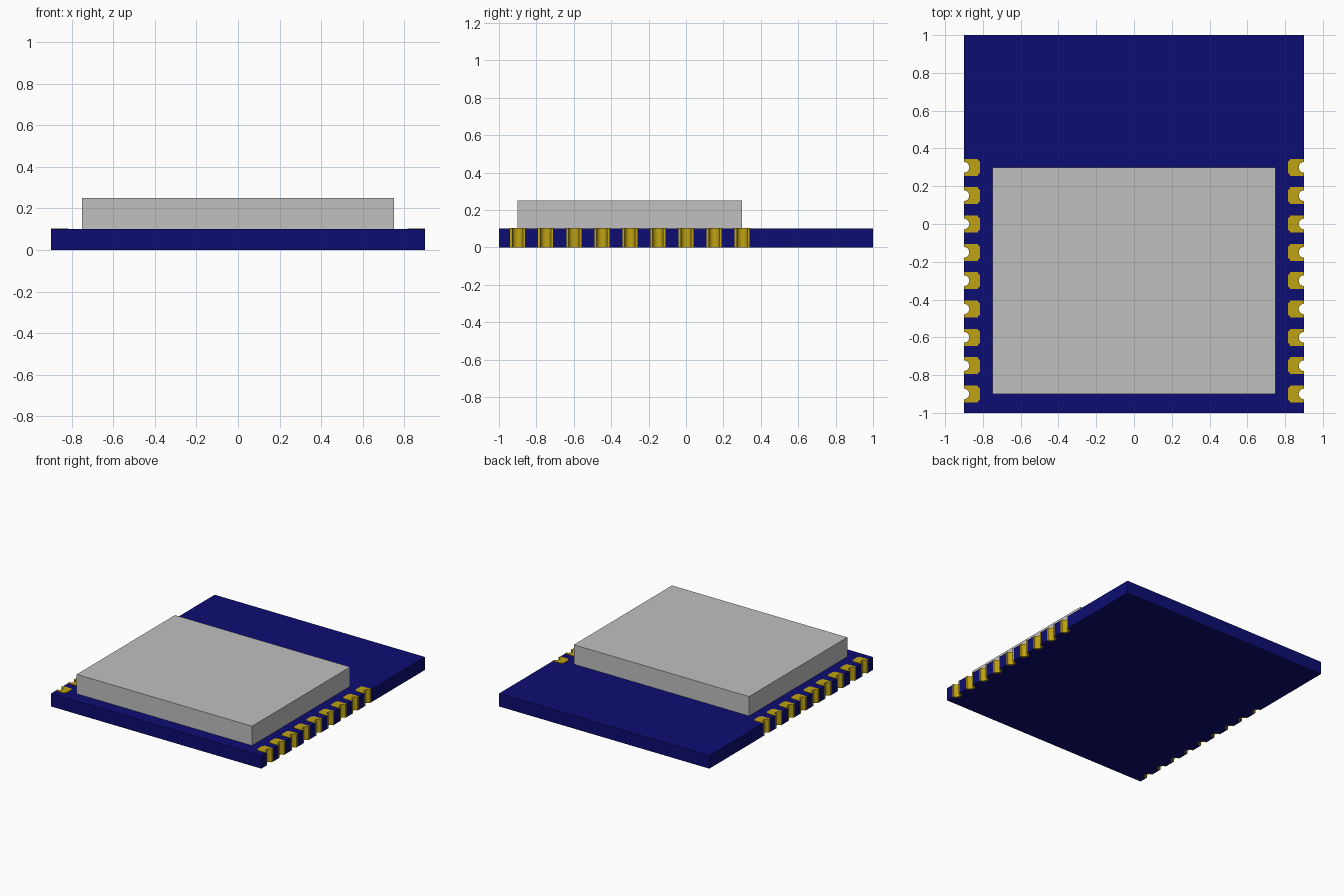
import bpy
import bmesh
import math

cube = bpy.data.objects.get("Cube")
if cube:
    bpy.data.objects.remove(cube, do_unlink=True)


def material(name, colour):
    m = bpy.data.materials.new(name)
    m.use_nodes = True
    m.diffuse_color = (*colour, 1)
    m.node_tree.nodes["Principled BSDF"].inputs["Base Color"].default_value = (*colour, 1)
    return m


NAVY = material("navy board", (0.004, 0.004, 0.17))
GOLD = material("gold plating", (0.52, 0.36, 0.006))
GREY = material("grey metal", (0.53, 0.53, 0.53))

HALF_W, HALF_L, THICK = 0.90, 1.0, 0.10
HOLE, PLATED = 0.028, 0.040          # inner and outer radius of the plated notches
PAD_Y = [-0.9 + 0.15 * i for i in range(9)]


def arc(y, r, steps=12):
    """Half circle cut into the +x edge, running from low y to high y."""
    return [(HALF_W - r * math.sin(math.pi * i / steps),
             y - r * math.cos(math.pi * i / steps)) for i in range(steps + 1)]


def prism(bm, outline, z0, z1):
    base = bm.faces.new([bm.verts.new((x, y, z0)) for x, y in outline])
    top = bmesh.ops.extrude_face_region(bm, geom=[base])["geom"]
    verts = [v for v in top if isinstance(v, bmesh.types.BMVert)]
    bmesh.ops.translate(bm, verts=verts, vec=(0, 0, z1 - z0))


def finish(bm, name, mat):
    bmesh.ops.recalc_face_normals(bm, faces=bm.faces)
    mesh = bpy.data.meshes.new(name)
    bm.to_mesh(mesh)
    bm.free()
    mesh.materials.append(mat)
    obj = bpy.data.objects.new(name, mesh)
    bpy.context.collection.objects.link(obj)
    return obj


# Circuit board with a row of half-round notches in each long edge
right_edge = [p for y in PAD_Y for p in arc(y, PLATED)]
left_edge = [(-x, y) for x, y in reversed(right_edge)]
outline = ([(-HALF_W, -HALF_L), (HALF_W, -HALF_L)] + right_edge
           + [(HALF_W, HALF_L), (-HALF_W, HALF_L)] + left_edge)
bm = bmesh.new()
prism(bm, outline, 0, THICK)
finish(bm, "circuit_board", NAVY)

# Shield can
bm = bmesh.new()
prism(bm, [(-0.75, -0.9), (0.75, -0.9), (0.75, 0.3), (-0.75, 0.3)], THICK, 0.25)
finish(bm, "shield_can", GREY)

# Plated edge contacts: a half-round sleeve in the notch and a thin pad on top
for side, sign in (("left", 1), ("right", -1)):
    bm = bmesh.new()
    for y in PAD_Y:
        sleeve = arc(y, PLATED) + arc(y, HOLE)[::-1]
        pad = arc(y, HOLE) + [
            (0.90, y + 0.045), (0.825, y + 0.045), (0.825, y + 0.038), (0.815, y + 0.03),
            (0.815, y - 0.03), (0.825, y - 0.038), (0.825, y - 0.045), (0.90, y - 0.045)]
        for shape, z0, z1 in ((sleeve, 0, THICK), (pad, THICK, THICK + 0.003)):
            prism(bm, [(sign * px, py) for px, py in shape], z0, z1)
    contacts = finish(bm, side + "_edge_contacts", GOLD)
    bpy.ops.object.select_all(action="DESELECT")
    contacts.select_set(True)
    bpy.context.view_layer.objects.active = contacts
    bpy.ops.object.shade_smooth_by_angle(angle=math.radians(30))
